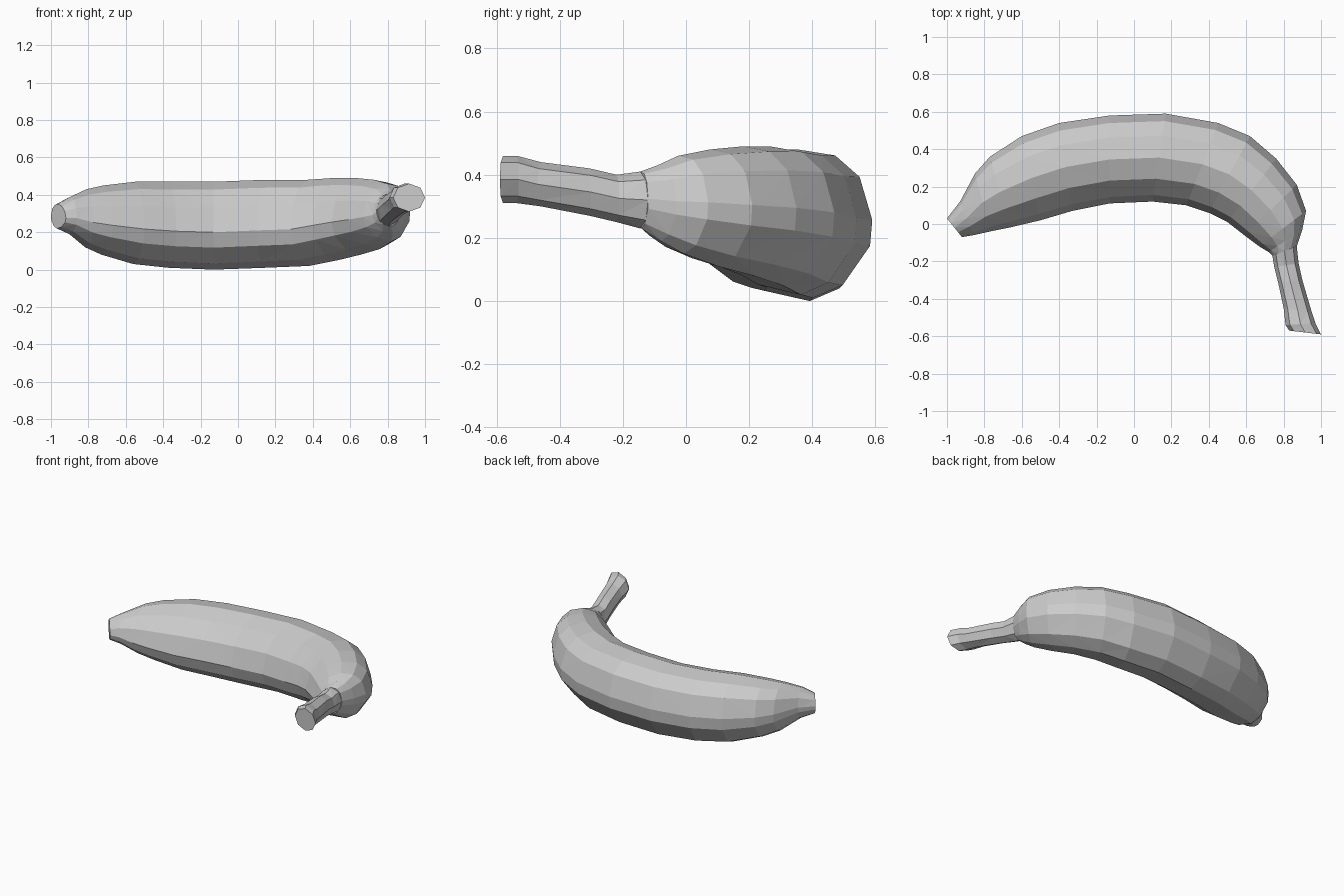
import bpy
import bmesh
from math import cos, sin, tau
from mathutils import Vector

default_cube = bpy.data.objects.get("Cube")
if default_cube:
    bpy.data.objects.remove(default_cube, do_unlink=True)


def make_material(name, colour):
    material = bpy.data.materials.new(name)
    material.use_nodes = True
    material.diffuse_color = colour
    shader = material.node_tree.nodes["Principled BSDF"]
    shader.inputs["Base Color"].default_value = colour
    shader.inputs["Roughness"].default_value = 0.8
    return material


def loft(name, stations, profile, material):
    """Skin rings of a unit profile stretched between outer and inner edge points."""
    bm = bmesh.new()
    rings = []
    for outer_x, outer_y, inner_x, inner_y, low, high in stations:
        outer = Vector((outer_x, outer_y, 0))
        inner = Vector((inner_x, inner_y, 0))
        centre = (outer + inner) / 2 + Vector((0, 0, (low + high) / 2))
        across = (outer - inner) / 2
        upward = Vector((0, 0, (high - low) / 2))
        rings.append([bm.verts.new(centre + across * u + upward * v)
                      for u, v in profile])

    # Side faces between neighbouring rings
    for ring, following in zip(rings, rings[1:]):
        for i in range(len(ring)):
            j = (i + 1) % len(ring)
            bm.faces.new((ring[i], ring[j], following[j], following[i]))

    # Flat end caps
    bm.faces.new(rings[0])
    bm.faces.new(rings[-1])
    bmesh.ops.recalc_face_normals(bm, faces=bm.faces)
    bent_quads = [face for face in bm.faces if len(face.verts) == 4]
    bmesh.ops.triangulate(bm, faces=bent_quads, quad_method="SHORT_EDGE")

    mesh = bpy.data.meshes.new(name)
    bm.to_mesh(mesh)
    bm.free()
    mesh.materials.append(material)
    part = bpy.data.objects.new(name, mesh)
    bpy.context.scene.collection.objects.link(part)
    return part


peel_grey = make_material("peel_grey", (0.6, 0.6, 0.6, 1))

# Ridged cross-section of the fruit: u points to the outer curve, v points up
fruit_profile = [(1, .05), (.97, -.3), (.6, -.83), (.2, -1), (-.42, -.86), (-.88, -.5),
                 (-1, -.15), (-.85, .4), (-.48, .82), (0, 1), (.5, .92), (.83, .63)]
stem_profile = [(cos(tau * i / 8), sin(tau * i / 8)) for i in range(8)]

# Neck ring shared by the fruit and the stem
neck = (.87, -.12, .74, -.17, .23, .41)

# Each station: outer x, outer y, inner x, inner y, lowest z, highest z
fruit_stations = [
    (-1, .03, -.92, -.07, .22, .35),
    (-.93, .12, -.86, -.06, .19, .39),
    (-.85, .27, -.77, -.04, .12, .43),
    (-.77, .36, -.67, -.02, .08, .45),
    (-.6, .47, -.5, .02, .03, .47),
    (-.4, .54, -.33, .07, .01, .47),
    (-.13, .58, -.13, .11, 0, .47),
    (.17, .59, .1, .12, .01, .48),
    (.45, .54, .28, .1, .02, .48),
    (.62, .47, .4, .06, .05, .49),
    (.76, .35, .5, .01, .08, .49),
    (.87, .21, .59, -.06, .11, .48),
    (.92, .07, .67, -.12, .15, .46),
    (.9, -.03, .72, -.15, .19, .43),
    neck,
]
stem_stations = [
    neck,
    (.88, -.21, .75, -.23, .25, .4),
    (.9, -.3, .77, -.31, .27, .42),
    (.95, -.47, .8, -.45, .3, .44),
    (.97, -.53, .81, -.54, .31, .46),
    (1, -.59, .83, -.57, .31, .46),
]

loft("fruit_body", fruit_stations, fruit_profile, peel_grey)
loft("stem", stem_stations, stem_profile, peel_grey)
